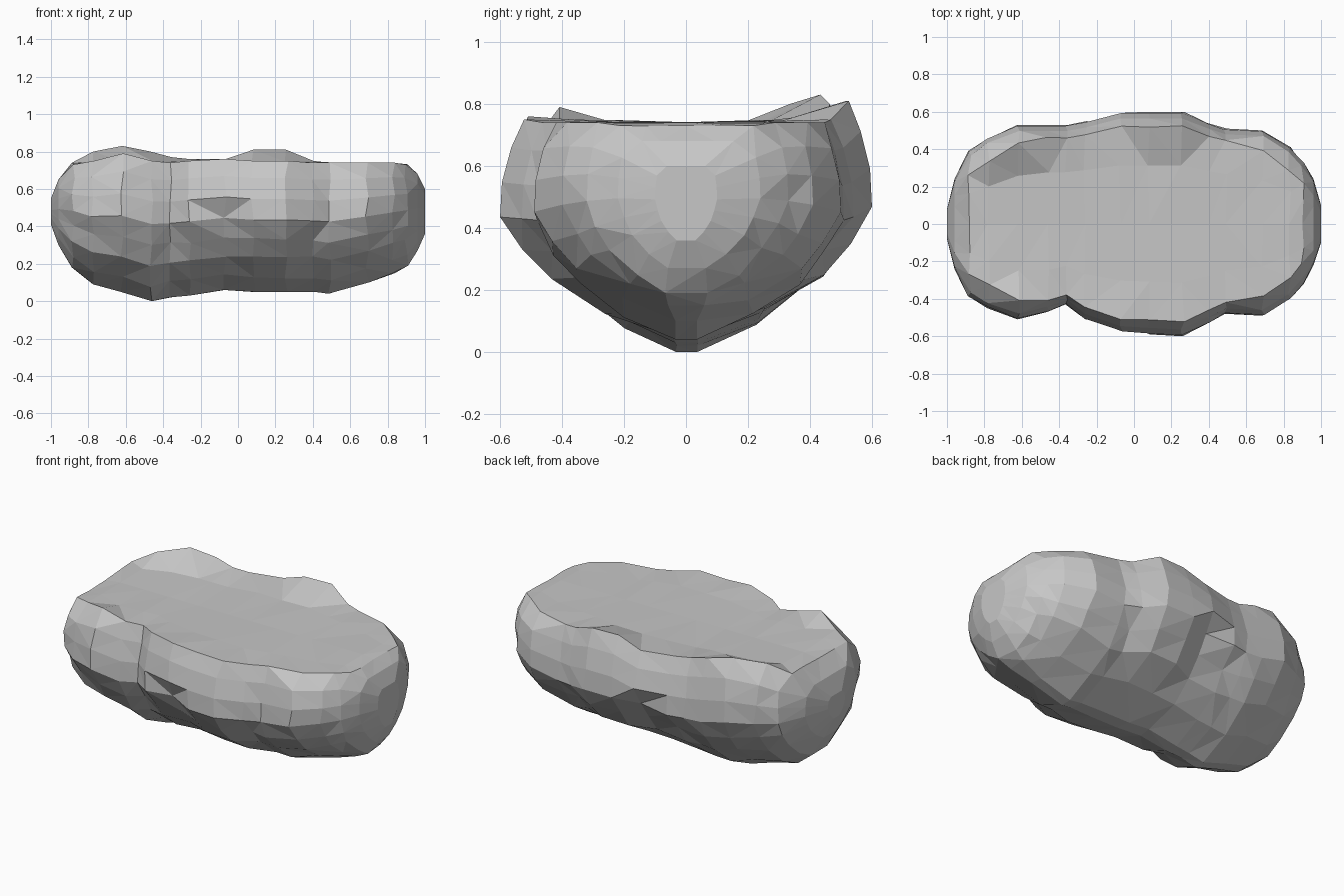
import bpy
import bmesh
import random

cube = bpy.data.objects.get("Cube")
if cube:
    bpy.data.objects.remove(cube, do_unlink=True)

rng = random.Random(7)

# Stations along the length: x, front y, back y, keel z, front rim z, back rim z
STATIONS = [
    (-1, -.08, .08, .41, .55, .55),
    (-.96, -.24, .24, .3, .65, .65),
    (-.88, -.39, .39, .18, .73, .74),
    (-.78, -.45, .46, .09, .75, .8),
    (-.62, -.51, .53, .05, .79, .83),
    (-.46, -.47, .53, 0, .75, .8),
    (-.36, -.43, .53, .02, .74, .77),
    (-.26, -.51, .55, .03, .75, .76),
    (-.07, -.58, .6, .06, .76, .76),
    (.08, -.59, .6, .05, .75, .81),
    (.26, -.6, .6, .05, .75, .81),
    (.4, -.53, .54, .05, .74, .75),
    (.49, -.48, .51, .04, .74, .74),
    (.69, -.49, .5, .1, .74, .74),
    (.83, -.4, .41, .15, .74, .74),
    (.9, -.32, .33, .19, .73, .73),
    (.96, -.22, .24, .27, .68, .68),
    (1, -.1, .1, .36, .6, .6),
]

# Flank profile from keel to shoulder: share of width, share of height
FLANK = [(.07, 0), (.42, .11), (.73, .26), (.88, .4), (1, .55), (.99, .71), (.94, .87)]
TOP_LEVEL = .745


def jitter(amount):
    return rng.uniform(-amount, amount)


def flank_points(x, width, keel, rim_z):
    """Rough side of one section, from the keel up to the rim and onto the top."""
    rough = 0 if abs(x) > .95 else .01
    points = []
    for w, t in FLANK:
        # Hollows under the overhang, either side of the middle ledge
        if .2 < t < .6 and -.1 < x < 0:
            w *= .88
        elif .2 < t < .5 and (-.3 < x < 0 or .3 < x < .45):
            w *= .92
        # Blunter chin towards the ends
        if t < .5:
            w += (1 - w) * max(0, abs(x) - .75)
        side_rough = rough if .05 < t < .5 else 0
        points.append((x + jitter(rough),
                       width * w + jitter(side_rough),
                       keel + (rim_z - keel) * t + jitter(side_rough)))
    rim = .87 - .2 * max(0, abs(x) - .5) / .4
    points.append((x + jitter(rough), width * rim + jitter(rough / 2), rim_z))
    level = min(rim_z, TOP_LEVEL)
    points.append((x + jitter(rough), width * rim * .6, level + jitter(rough / 3)))
    return points


def section(x, front_y, back_y, keel, front_z, back_z):
    """Closed ring around the boulder at one station."""
    front = flank_points(x, front_y, keel, front_z)
    back = flank_points(x, back_y, keel, back_z)
    middle = (x, 0, min(front_z, TOP_LEVEL - .004))
    return front + [middle] + back[::-1]


# Loft the sections into one faceted boulder
bm = bmesh.new()
rings = [[bm.verts.new(p) for p in section(*s)] for s in STATIONS]
count = len(rings[0])
for a, b in zip(rings, rings[1:]):
    for i in range(count):
        j = (i + 1) % count
        bm.faces.new((a[i], a[j], b[j], b[i]))
bm.faces.new(rings[0])
bm.faces.new(rings[-1])
bmesh.ops.triangulate(bm, faces=bm.faces[:], quad_method='BEAUTY')
bmesh.ops.recalc_face_normals(bm, faces=bm.faces[:])

mesh = bpy.data.meshes.new("boulder")
bm.to_mesh(mesh)
bm.free()

# Stone colour
stone = bpy.data.materials.new("stone grey")
stone.use_nodes = True
colour = (.57, .57, .57, 1)
stone.diffuse_color = colour
shader = next(n for n in stone.node_tree.nodes if n.type == 'BSDF_PRINCIPLED')
shader.inputs["Base Color"].default_value = colour
shader.inputs["Roughness"].default_value = .9
mesh.materials.append(stone)

boulder = bpy.data.objects.new("boulder", mesh)
bpy.context.collection.objects.link(boulder)
